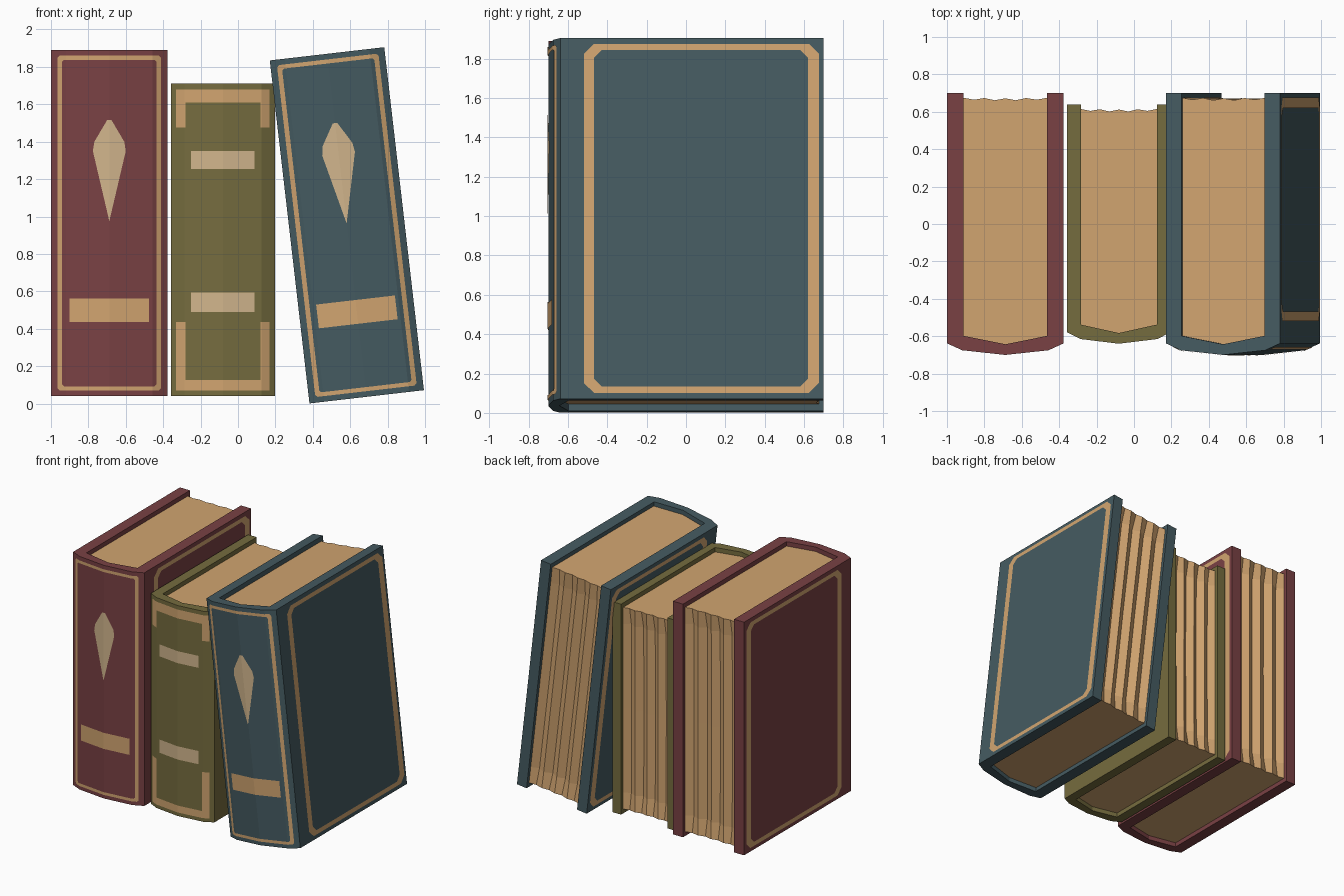
import bpy, bmesh, math
from mathutils import Matrix

if "Cube" in bpy.data.objects:
    bpy.data.objects.remove(bpy.data.objects["Cube"])


def mat(name, rgb):
    m = bpy.data.materials.new(name)
    lin = [c / 12.92 if c <= 0.04045 else ((c + 0.055) / 1.055) ** 2.4 for c in rgb]
    m.diffuse_color = (*lin, 1)
    m.use_nodes = True
    m.node_tree.nodes["Principled BSDF"].inputs["Base Color"].default_value = m.diffuse_color
    return m


RED = mat("red leather", (0.475, 0.255, 0.265))
OLIVE = mat("olive leather", (0.46, 0.425, 0.245))
BLUE = mat("blue leather", (0.27, 0.355, 0.38))
TAN = mat("tan paper and trim", (0.82, 0.645, 0.44))
CREAM = mat("cream label", (0.82, 0.71, 0.55))

ARC = [(-1, 0), (-0.74, 0.037), (0, 0.062), (0.74, 0.037), (1, 0)]  # rounded spine


def arc(t):
    for (a, ya), (b, yb) in zip(ARC, ARC[1:]):
        if t <= b + 1e-6:
            return ya + (yb - ya) * (t - a) / (b - a)
    return 0


def finish(bm, name, material, xf, normals=True):
    if normals:
        bmesh.ops.recalc_face_normals(bm, faces=bm.faces[:])
    me = bpy.data.meshes.new(name)
    bm.to_mesh(me)
    bm.free()
    me.materials.append(material)
    ob = bpy.data.objects.new(name, me)
    ob.matrix_world = xf
    bpy.context.collection.objects.link(ob)


def loft(rows):
    bm = bmesh.new()
    rings = [[bm.verts.new(p) for p in r] for r in rows]
    n = len(rings[0])
    for a, b in zip(rings, rings[1:]):
        for i in range(n):
            j = (i + 1) % n
            bm.faces.new((a[i], a[j], b[j], b[i]))
    bm.faces.new(rings[0])
    bm.faces.new(rings[-1])
    return bm


def chamfered(x0, x1, z0, z1, c):
    return [(x0 + c, z0), (x1 - c, z0), (x1, z0 + c), (x1, z1 - c),
            (x1 - c, z1), (x0 + c, z1), (x0, z1 - c), (x0, z0 + c)]


def rect(x0, x1, z0, z1):
    return [(x0, z0), (x1, z0), (x1, z1), (x0, z1)]


def ring(outer, inner):
    n = len(outer)
    return [[outer[i], outer[(i + 1) % n], inner[(i + 1) % n], inner[i]] for i in range(n)]


class Book:
    def __init__(self, name, color, x, z, hw, hh, depth, board, tilt=0):
        self.name, self.hw, self.hh = name, hw, hh
        self.y0, self.y1 = -depth + 0.062, depth
        self.xf = Matrix.Translation((x, 0, z)) @ Matrix.Rotation(tilt, 4, 'Y')
        iw, yi = hw - board, self.y0 + 0.04
        # cover: two boards and a rounded spine in one U-shaped section
        u = [(-hw, self.y1)] + [(t * hw, self.y0 - d) for t, d in ARC] + [(hw, self.y1)]
        u += [(iw, self.y1), (iw, yi), (0, yi - 0.045), (-iw, yi), (-iw, self.y1)]
        finish(loft([[(px, py, s * hh) for px, py in u] for s in (-1, 1)]),
               name + "_cover", color, self.xf)
        # pages with a furrowed fore edge
        wave = [0, 0.035, 0.005, 0.045, 0.01, 0.045, 0.005, 0.035, 0]
        ph = hh - 0.035
        rows = []
        for zz, k in ((-ph, 0.35), (0.13 - ph, 0.9), (0, 1), (ph - 0.13, 0.9), (ph, 0.3)):
            r = [(-iw, yi, zz), (0, yi - 0.045, zz), (iw, yi, zz)]
            r += [(iw * (1 - i / 4), self.y1 - 0.025 - w * k, zz) for i, w in enumerate(wave)]
            rows.append(r)
        finish(loft(rows), name + "_pages", TAN, self.xf)

    def spine_plate(self, part, polys, material):
        # flat shapes wrapped on the rounded spine
        bm = bmesh.new()
        for p in polys:
            bm.faces.new([bm.verts.new((x, 0, z)) for x, z in p])
        bmesh.ops.remove_doubles(bm, verts=bm.verts[:], dist=1e-5)
        for t, _ in ARC[1:-1]:
            bmesh.ops.bisect_plane(bm, geom=bm.verts[:] + bm.edges[:] + bm.faces[:],
                                   plane_co=(t * self.hw, 0, 0), plane_no=(1, 0, 0))
        for v in bm.verts:
            v.co.y = self.y0 - arc(v.co.x / self.hw) - 0.004
        bm.normal_update()
        bmesh.ops.reverse_faces(bm, faces=[f for f in bm.faces if f.normal.y > 0])
        finish(bm, self.name + "_" + part, material, self.xf, False)

    def board_frames(self):
        # border on both outer boards
        a, b, h = self.y0 + 0.12, self.y1 - 0.025, self.hh - 0.03
        polys = ring(chamfered(a, b, -h, h, 0.05),
                     chamfered(a + 0.05, b - 0.055, -h + 0.032, h - 0.032, 0.04))
        for side, s in (("left", -1), ("right", 1)):
            bm = bmesh.new()
            for p in polys:
                p = p if s > 0 else p[::-1]
                bm.faces.new([bm.verts.new((s * (self.hw + 0.003), y, z)) for y, z in p])
            finish(bm, self.name + "_border_" + side, TAN, self.xf, False)


red = Book("red_book", RED, -0.688, 0.965, 0.312, 0.925, 0.70, 0.088)
blue = Book("blue_book", BLUE, 0.582, 0.953, 0.308, 0.923, 0.70, 0.085, math.radians(-6.6))
olive = Book("olive_book", OLIVE, -0.081, 0.875, 0.278, 0.835, 0.64, 0.075)

# tall books: bordered boards and spine, diamond and title band
for bk in (red, blue):
    bk.board_frames()
    w, h = bk.hw - 0.035, bk.hh - 0.03
    bk.spine_plate("spine_border", ring(chamfered(-w, w, -h, h, 0.012),
                   chamfered(-w + 0.025, w - 0.025, -h + 0.022, h - 0.022, 0.01)), TAN)
    bk.spine_plate("diamond", [[(0, 0.01), (0.088, 0.385), (0.08, 0.435), (0.012, 0.55),
                                (-0.012, 0.55), (-0.08, 0.435), (-0.088, 0.385)]], CREAM)
    bk.spine_plate("title_band", [rect(-0.212, 0.212, -0.53, -0.402)], TAN)

# short book: bracket corners and two labels
olive.spine_plate("top_bracket", [rect(-0.25, 0.25, 0.735, 0.805), rect(-0.25, -0.2, 0.60, 0.735),
                                  rect(0.2, 0.25, 0.60, 0.735)], TAN)
olive.spine_plate("bottom_bracket", [rect(-0.25, 0.25, -0.805, -0.75), rect(-0.25, -0.2, -0.75, -0.44),
                                     rect(0.2, 0.25, -0.75, -0.44)], TAN)
olive.spine_plate("labels", [rect(-0.17, 0.17, 0.38, 0.475),
                             rect(-0.17, 0.17, -0.385, -0.28)], CREAM)
